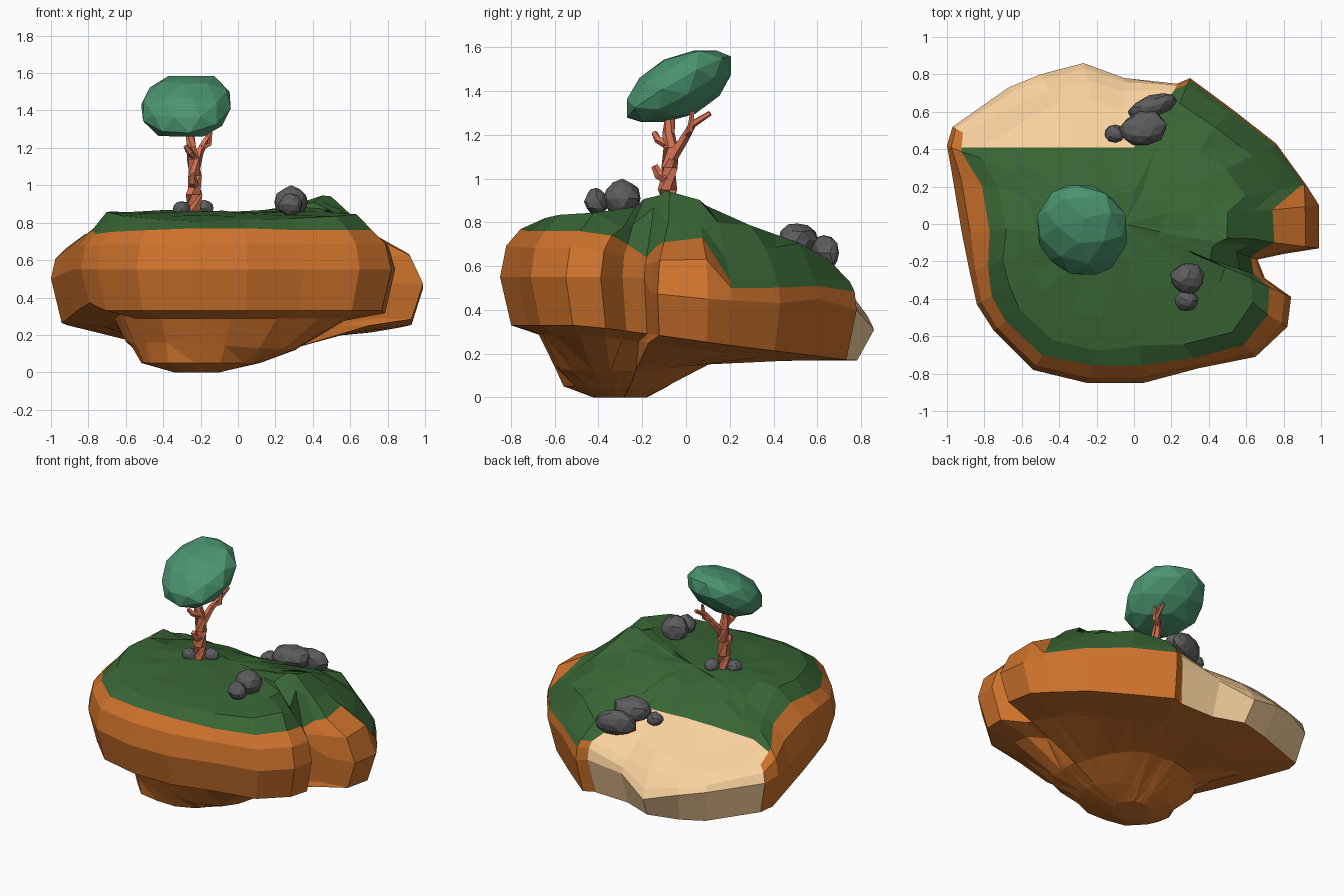
import bpy, bmesh, math, random
from mathutils import Vector, Matrix

if "Cube" in bpy.data.objects:
    bpy.data.objects.remove(bpy.data.objects["Cube"])

random.seed(4)


def mat(name, r, g, b):
    m = bpy.data.materials.new(name)
    m.diffuse_color = (r, g, b, 1)
    m.use_nodes = True
    m.node_tree.nodes["Principled BSDF"].inputs["Base Color"].default_value = m.diffuse_color
    return m


EARTH = mat("earth", .62, .17, .025)
GRASS = mat("grass", .04, .13, .035)
SAND = mat("sand", .95, .64, .34)
LEAF = mat("leaf", .07, .30, .16)
BARK = mat("bark", .66, .17, .085)
STONE = mat("stone", .11, .11, .115)


def finish(bm, name, *mats):
    bmesh.ops.recalc_face_normals(bm, faces=bm.faces[:])
    me = bpy.data.meshes.new(name)
    bm.to_mesh(me)
    bm.free()
    for m in mats:
        me.materials.append(m)
    ob = bpy.data.objects.new(name, me)
    bpy.context.collection.objects.link(ob)
    return ob


def interp(v, pts):
    if v <= pts[0][0]:
        return pts[0][1]
    for (a, p), (b, q) in zip(pts, pts[1:]):
        if v <= b:
            return p + (q - p) * (v - a) / (b - a)
    return pts[-1][1]


def bump(x, y, cx, cy, s):
    return math.exp(-((x - cx) ** 2 + (y - cy) ** 2) / (2 * s * s))


def ground(x, y):
    """Height of the top surface: meadow, hump, gully and sloping beach."""
    meadow = interp(y, [(-.8, .76), (-.6, .83), (-.1, .865), (.1, .85), (.4, .75), (.7, .645), (.78, .5)])
    if y > -.15:
        meadow -= .8 * max(0, x - .53)
    if y > .1:
        meadow -= .3 * max(0, -.5 - x)
    beach = interp(y, [(.3, .78), (.41, .70), (.7, .52), (.86, .33)])
    w = min(1, max(0, (.3 - x) / .2)) if y > .3 else 0
    z = meadow + (beach - meadow) * w
    return z + .085 * bump(x, y, .50, -.08, .13) - .14 * bump(x, y, .62, -.22, .07)


# island outline, counter-clockwise: x, y, scale of grass rim, height of grass rim
RIM = [(.99, .10, .76, .73), (.92, .21, .97, .53), (.76, .43, .96, .54), (.53, .61, .96, .54),
       (.30, .78, .96, .53), (.23, .75, .96, .53), (-.05, .78, .91, .48), (-.27, .86, .89, .46),
       (-.50, .80, .89, .47), (-.67, .73, .89, .50), (-.97, .52, .94, .58), (-1.0, .42, .92, .66),
       (-.97, .25, .83, .73), (-.92, -.05, .83, .77), (-.88, -.25, .88, .76), (-.84, -.43, .90, .74),
       (-.75, -.57, .91, .75), (-.54, -.78, .90, .76), (-.25, -.85, .89, .77), (.05, -.85, .89, .77),
       (.35, -.77, .93, .76), (.65, -.71, .91, .76), (.82, -.55, .88, .76), (.84, -.39, .87, .74),
       (.70, -.29, .92, .70), (.66, -.19, .95, .64), (.80, -.16, .86, .69), (.99, -.13, .77, .71)]
MID = Vector((-.05, 0))
TIP = Vector((-.22, -.30))
TOP = (.25, .48, .68, .88)


def column(x, y, t, zt):
    """One vertical strip of the island from near the middle of the top to the tip."""
    p = Vector((x, y))
    zo = interp(y, [(-.2, .55), (.1, .52), (.45, .50), (.78, .40), (.86, .31)]) - (.07 if x > .7 and y > -.2 else 0)
    zl = interp(y, [(-.5, .33), (-.1, .28), (.2, .24), (.8, .17)]) + (.05 if x < -.8 else 0)
    beach = y > .7 and x < .2
    pts = []
    for f in TOP:
        q = MID.lerp(p, f * t)
        q += Vector((random.uniform(-.015, .015), random.uniform(-.015, .015)))
        pts.append((q.x, q.y, ground(*q) + random.uniform(-.006, .006)))
    for f, z in ((t, zt), (t + .7 * (1 - t), zt + (zo - zt) * (.6 if beach else .35)),
                 (1, zo), (.91 if beach else .94, zl)):
        q = MID.lerp(p, f)
        pts.append((q.x, q.y, z))
    # underside: a lopsided cone, broad to the east and steep to the front
    d = (p - TIP).length
    u = (p - TIP) / d
    east, back = max(0, u.x), max(0, u.y)
    for r, z in (((.63 + .12 * east) * d, zl * .87 + .02 * back),
                 (min(.40 + .12 * east, (.53 + .05 * east) * d), .16 - .04 * east + .02 * back),
                 (min(.30 + .03 * east, .46 * d) * (1 - .3 * back), .05), (.12, 0)):
        r *= random.uniform(.96, 1.04)
        pts.append((TIP.x + u.x * r, TIP.y + u.y * r, z))
    return pts


# island body
bm = bmesh.new()
cols = [[bm.verts.new(c) for c in column(*r)] for r in RIM]
centre = bm.verts.new((MID.x, MID.y, ground(*MID)))
n_top = len(TOP)
for i, a in enumerate(cols):
    b = cols[(i + 1) % len(cols)]
    bm.faces.new((centre, a[0], b[0])).material_index = 1
    for k in range(len(a) - 1):
        f = bm.faces.new((a[k], a[k + 1], b[k + 1], b[k]))
        f.material_index = 1 if k < n_top else 2 if k < n_top + 3 else 0
bm.faces.new([c[-1] for c in cols])

# beach border: cut the top along two lines, then colour the faces
CORNER = Vector((0, .41, 0))
LINE = Vector((.34, -.23, 0))
for normal in (Vector((0, 1, 0)), LINE):
    fs = [f for f in bm.faces if f.material_index and f.calc_center_median().y > .2]
    geom = list({e for f in fs for e in f.edges}) + list({v for f in fs for v in f.verts}) + fs
    bmesh.ops.bisect_plane(bm, geom=geom, dist=.004, plane_co=CORNER, plane_no=normal)
for f in bm.faces:
    c = f.calc_center_median()
    beach = c.y > .41 and (c - CORNER).dot(LINE) < 0
    if f.material_index == 1:
        f.material_index = 2 if beach else 1
    elif f.material_index == 2:
        back_grass = c.z > .49 and .28 < c.x and c.y > .25
        f.material_index = 2 if beach and c.x > -.93 else 1 if back_grass else 0
bmesh.ops.triangulate(bm, faces=[f for f in bm.faces if f.material_index == 0 and f.calc_center_median().z < .3])
finish(bm, "island", EARTH, GRASS, SAND)


def blob(name, pos, size, material, rot=(0, 0, 0), sub=2, rough=.08, lo=None, hi=None):
    """Faceted lump; lo and hi optionally flatten its sides."""
    bm = bmesh.new()
    bmesh.ops.create_icosphere(bm, subdivisions=sub, radius=1)
    turn = Matrix.Rotation(rot[2], 4, 'Z') @ Matrix.Rotation(rot[1], 4, 'Y') @ Matrix.Rotation(rot[0], 4, 'X')
    for v in bm.verts:
        c = v.co * random.uniform(1 - rough, 1 + rough)
        v.co = turn @ Vector(c[i] * size[i] for i in range(3)) + Vector(pos)
        if lo:
            v.co = [min(max(v.co[i], lo[i]), hi[i]) for i in range(3)]
    return finish(bm, name, material)


# rocks: front right, around the trunk, beside the beach
rocks = [((.285, -.29, .91), (.09, .085, .085), 0), ((.28, -.41, .895), (.065, .055, .06), 0),
         ((-.30, -.10, .875), (.05, .05, .04), 0), ((-.18, -.03, .875), (.05, .05, .045), 0),
         ((.05, .51, .72), (.13, .09, .08), .2), ((.10, .63, .66), (.14, .06, .085), .35),
         ((-.10, .485, .68), (.055, .05, .045), 0)]
for i, (pos, size, spin) in enumerate(rocks):
    blob(f"rock_{i + 1}", pos, size, STONE, (0, 0, spin), 2)


def limb(name, path, sides=6):
    """Tapered tube through (x, y, z, radius) points."""
    bm = bmesh.new()
    rings = []
    for i, (x, y, z, r) in enumerate(path):
        a = Vector(path[max(i - 1, 0)][:3])
        b = Vector(path[min(i + 1, len(path) - 1)][:3])
        q = (b - a).to_track_quat('Z', 'Y')
        rings.append([bm.verts.new(Vector((x, y, z)) + q @ Vector((r * math.cos(k * math.tau / sides),
                      r * math.sin(k * math.tau / sides), 0))) for k in range(sides)])
    for lo, hi in zip(rings, rings[1:]):
        for k in range(sides):
            n = (k + 1) % sides
            bm.faces.new((lo[k], lo[n], hi[n], hi[k]))
    bm.faces.new(rings[0])
    bm.faces.new(rings[-1])
    finish(bm, name, BARK)


# tree
limb("trunk", [(-.235, -.08, .84, .058), (-.235, -.085, .95, .046), (-.23, -.075, 1.05, .038),
               (-.24, -.07, 1.14, .034), (-.25, -.08, 1.21, .028), (-.26, -.07, 1.30, .022)])
limb("right_branch", [(-.23, -.07, 1.09, .028), (-.205, -.01, 1.18, .022), (-.165, .03, 1.25, .018),
                      (-.15, .11, 1.30, .012)], 5)
limb("back_branch", [(-.20, 0, 1.20, .018), (-.155, .02, 1.22, .016), (-.145, .03, 1.31, .01)], 5)
limb("front_branch", [(-.235, -.075, 1.15, .022), (-.26, -.13, 1.18, .018), (-.28, -.145, 1.21, .014)], 5)
limb("stub", [(-.235, -.08, 1.0, .03), (-.24, -.125, 1.02, .024), (-.24, -.145, 1.06, .016)], 5)
blob("canopy", (-.28, -.03, 1.42), (.25, .285, .145), LEAF, (math.radians(30), math.radians(-8), 0), 2, .03,
     (-.52, -.27, 1.26), (-.035, .205, 1.585))
